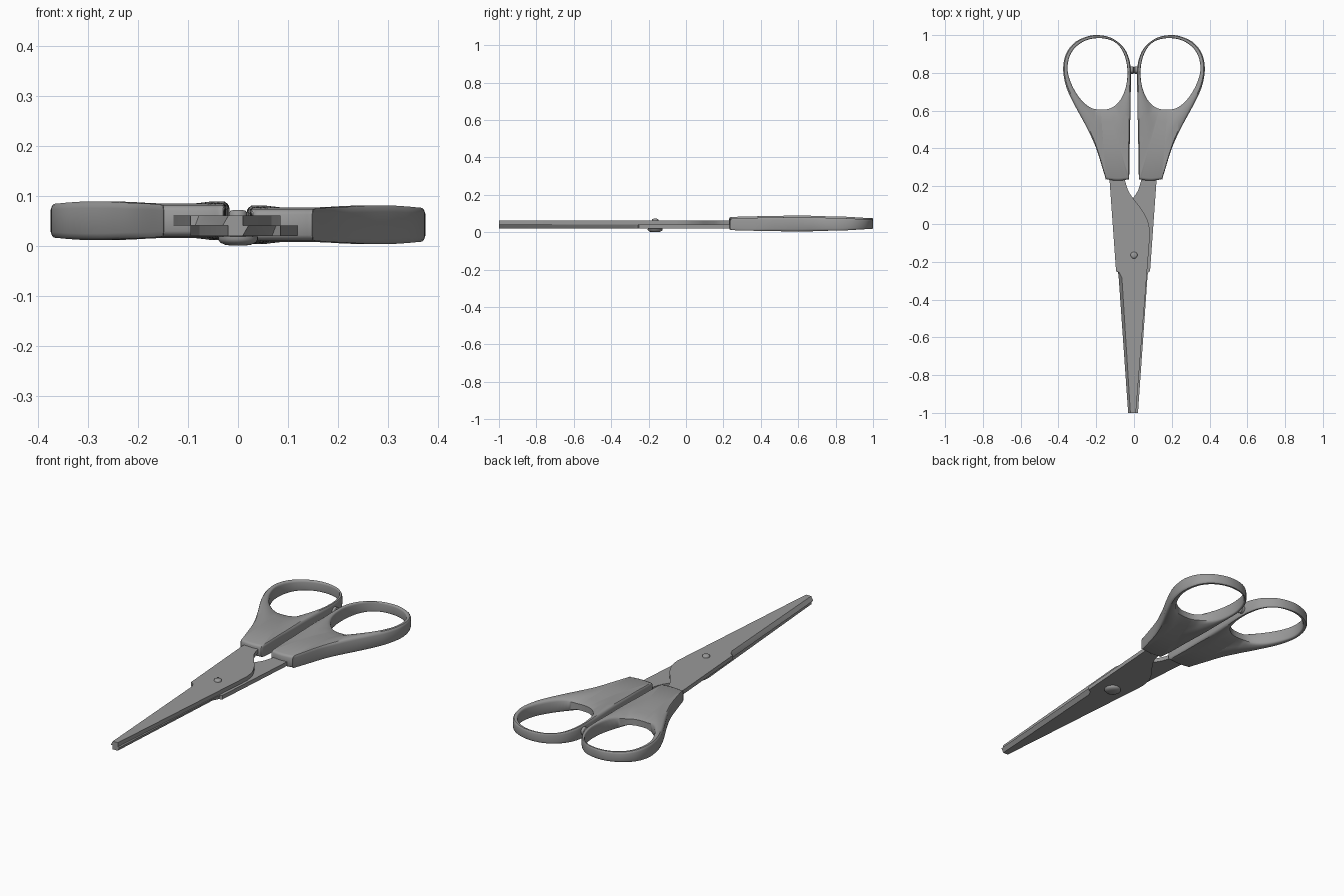
import bpy, bmesh, math
from mathutils import Vector

if "Cube" in bpy.data.objects:
    bpy.data.objects.remove(bpy.data.objects["Cube"])

grey = bpy.data.materials.new("mid grey")
grey.use_nodes = True
colour = (0.32, 0.32, 0.32, 1)
grey.diffuse_color = colour
grey.node_tree.nodes["Principled BSDF"].inputs["Base Color"].default_value = colour


def finish(name, bm, angle=35):
    bmesh.ops.recalc_face_normals(bm, faces=bm.faces)
    mesh = bpy.data.meshes.new(name)
    bm.to_mesh(mesh)
    bm.free()
    mesh.materials.append(grey)
    ob = bpy.data.objects.new(name, mesh)
    bpy.context.collection.objects.link(ob)
    bpy.ops.object.select_all(action='DESELECT')
    ob.select_set(True)
    bpy.context.view_layer.objects.active = ob
    bpy.ops.object.shade_smooth_by_angle(angle=math.radians(angle))
    return ob


def spline(points, steps, closed=True):
    """Catmull-Rom curve through 2D points."""
    pts = [Vector(p) for p in points]
    n = len(pts)
    out = []
    for i in range(n if closed else n - 1):
        if closed:
            a, b, c, d = (pts[(i + k) % n] for k in (-1, 0, 1, 2))
        else:
            a, b, c, d = (pts[min(max(i + k, 0), n - 1)] for k in (-1, 0, 1, 2))
        for s in range(steps):
            t = s / steps
            out.append(0.5 * (2 * b + (c - a) * t + (2 * a - 5 * b + 4 * c - d) * t * t
                              + (3 * b - a - 3 * c + d) * t ** 3))
    return out if closed else out + [pts[-1]]


def loft(bm, rings, wrap=False, caps=False):
    loops = [[bm.verts.new(p) for p in r] for r in rings]
    n = len(loops[0])
    pairs = list(zip(loops, loops[1:])) + ([(loops[-1], loops[0])] if wrap else [])
    for a, b in pairs:
        for i in range(n):
            j = (i + 1) % n
            bm.faces.new((a[i], a[j], b[j], b[i]))
    if caps:
        bm.faces.new(loops[0])
        bm.faces.new(loops[-1])


# Blades: flat tang, curved shoulder and a ground cutting edge; the second is turned over
shoulder = spline([(-0.05, 0.24), (-0.032, 0.18), (0, 0.13), (0.045, 0.07),
                   (0.075, 0.01), (0.085, -0.05)], 5, closed=False)
tang = [Vector(p) for p in ((-0.095, -0.25), (-0.13, 0.24), (-0.13, 0.4), (-0.05, 0.4))]
tip = [Vector((0.01, -1))]
edge = [Vector(p) for p in ((-0.031, -1), (-0.082, -0.27), (-0.086, -0.255))]
ground = [Vector(p) for p in ((-0.019, -1), (-0.064, -0.285), (-0.078, -0.257))]


def blade(name, flip):
    inner = tang + shoulder + tip + edge
    outer = tang + shoulder + tip + ground
    rings = [[(p.x, p.y, z) for p in line] for line, z in ((inner, 0.04), (outer, 0.061))]
    if flip:
        rings = [[(-0.01 - x, y, 0.08 - z) for x, y, z in r] for r in rings]
    bm = bmesh.new()
    loft(bm, rings, caps=True)
    finish(name, bm, 25)


blade("upper_blade", False)
blade("lower_blade", True)

# Handles: a web lofted from the outer outline to the finger hole
outline = spline([(-0.145, 0.237), (-0.153, 0.25), (-0.2, 0.4), (-0.25, 0.51), (-0.32, 0.64),
                  (-0.36, 0.73), (-0.375, 0.82), (-0.36, 0.9), (-0.315, 0.96), (-0.25, 0.992),
                  (-0.19, 1.0), (-0.12, 0.985), (-0.06, 0.94), (-0.028, 0.88), (-0.017, 0.8),
                  (-0.019, 0.6), (-0.023, 0.4), (-0.026, 0.25), (-0.04, 0.235), (-0.09, 0.23)], 6)
hole = spline([(-0.175, 0.605), (-0.115, 0.617), (-0.067, 0.665), (-0.04, 0.74), (-0.036, 0.83),
               (-0.06, 0.915), (-0.11, 0.968), (-0.19, 0.984), (-0.27, 0.965), (-0.33, 0.91),
               (-0.352, 0.83), (-0.335, 0.75), (-0.29, 0.67), (-0.235, 0.619)], 8)
centre = Vector((-0.19, 0.8))


def cross(a, b):
    return a.x * b.y - a.y * b.x


def hole_point(p):
    """Where the ray from the hole centre to p meets the hole."""
    d = p - centre
    for a, b in zip(hole, hole[1:] + hole[:1]):
        a, b = a - centre, b - centre
        ca, cb = cross(d, a), cross(d, b)
        if ca * cb <= 0 and ca != cb and (a + b).dot(d) > 0:
            return centre + a + (b - a) * (ca / (ca - cb))
    return centre


def half_thickness(y):
    keys = [(0.2, 0.031), (0.4, 0.035), (0.6, 0.039), (0.8, 0.034), (1.01, 0.025)]
    for (y0, h0), (y1, h1) in zip(keys, keys[1:]):
        if y <= y1:
            t = (y - y0) / (y1 - y0)
            return h0 + (h1 - h0) * t * t * (3 - 2 * t)
    return keys[-1][1]


# (share of the web, largest distance from its nearer edge, height, scoop)
profile = [(0, 0, 0.66, 0), (0.1, 0.004, 0.88, 0), (0.25, 0.013, 1, 0), (0.45, 1, 1, 0),
           (0.6, 1, 1, 0.15), (0.72, 1, 0.98, 0.4), (0.84, 1, 0.95, 0.75),
           (0.93, 0.012, 0.87, 1), (1, 0, 0.66, 1)]


def handle(name, side, mid):
    rims = [hole_point(p) for p in outline]
    rings = []
    rows = [(r, 1) for r in profile] + [(r, -1) for r in reversed(profile)]
    for (share, limit, height, scoop), up in rows:
        ring = []
        for p, q in zip(outline, rims):
            length = (q - p).length
            if share < 0.5:
                t = min(share, limit / length)
            else:
                t = 1 - min(1 - share, limit / length)
            pos = p.lerp(q, t)
            dip = 1 - 0.38 * scoop * min(1, max(0, (length - 0.02) / 0.15))
            z = mid + up * half_thickness(pos.y) * height * dip
            ring.append((-side * pos.x, pos.y, z))
        rings.append(ring)
    bm = bmesh.new()
    loft(bm, rings, wrap=True)
    finish(name, bm, 40)


handle("right_handle", -1, 0.05)
handle("left_handle", 1, 0.042)


# Turned parts along an axis, from (radius, height) pairs
def turned(name, steps, place, sides=24):
    rings = [[place(r * math.cos(a), r * math.sin(a), h)
              for a in (2 * math.pi * i / sides for i in range(sides))] for r, h in steps]
    bm = bmesh.new()
    loft(bm, rings, caps=True)
    finish(name, bm, 40)


# Pivot screw with a wide domed head underneath
turned("pivot_screw",
       [(0.012, 0), (0.026, 0.002), (0.035, 0.006), (0.04, 0.012), (0.04, 0.018), (0.018, 0.02),
        (0.018, 0.066), (0.015, 0.07), (0.008, 0.072)],
       lambda a, b, h: (a, b - 0.165, h))

# Stops between the finger rings
for name, s in (("right_stop", -1), ("left_stop", 1)):
    turned(name, [(0.02, 0.024), (0.02, 0.004), (0.016, 0.001)],
           lambda a, b, h: (s * h, a + 0.815, b + 0.046), 16)
